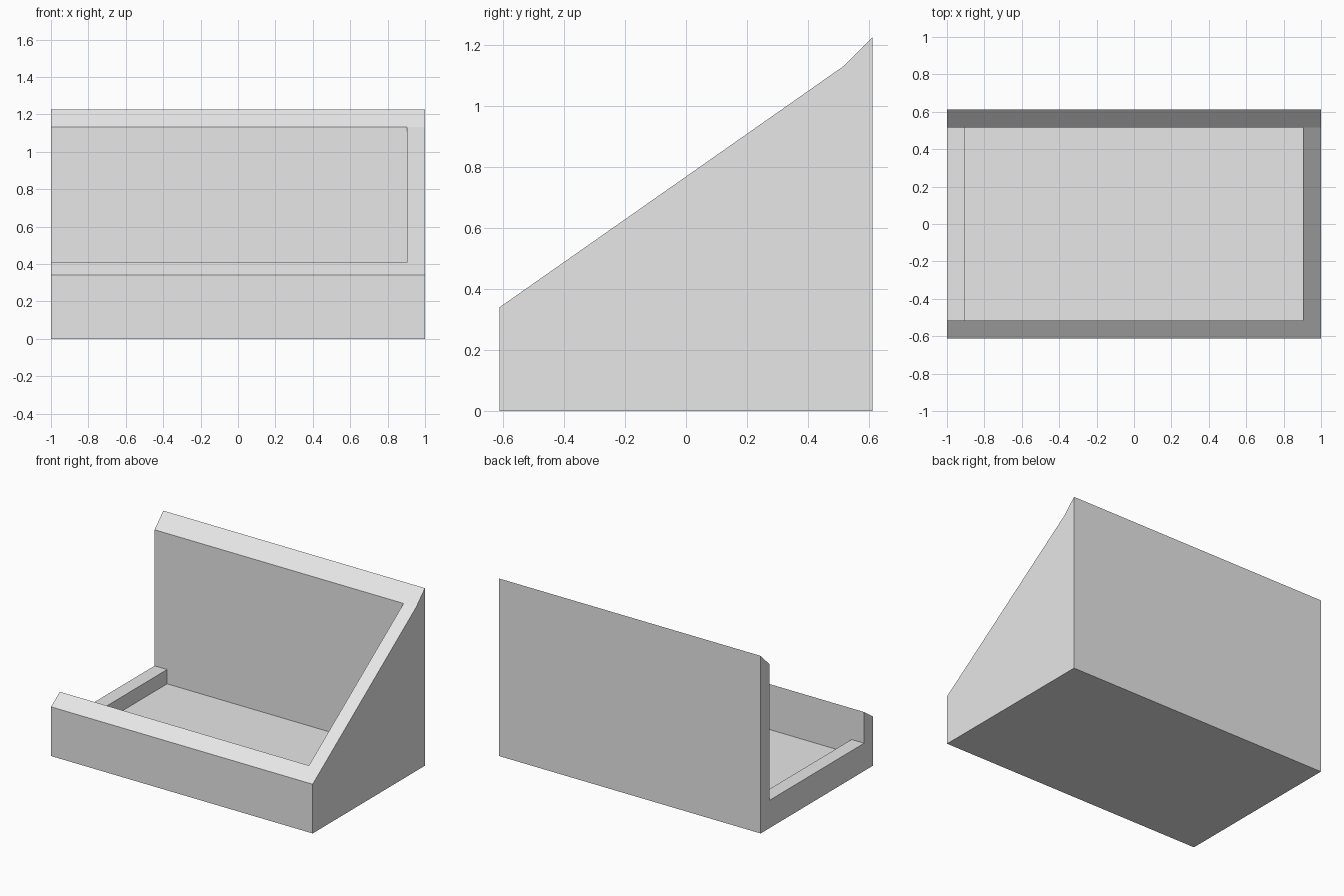
import bpy
import bmesh

if "Cube" in bpy.data.objects:
    bpy.data.objects.remove(bpy.data.objects["Cube"], do_unlink=True)

HALF_W, HALF_D = 1.0, 0.613      # outer half width and depth
IN_W, IN_D = 0.904, 0.517        # inner half width and depth
FLOOR, LOW_WALL = 0.093, 0.192   # floor top and low side wall top

grey = bpy.data.materials.new("plain grey")
grey.use_nodes = True
grey.diffuse_color = (0.8, 0.8, 0.8, 1)
grey.node_tree.nodes["Principled BSDF"].inputs["Base Color"].default_value = (0.8, 0.8, 0.8, 1)


def prism(name, profile, x0, x1):
    """Extrude a (y, z) profile along x."""
    bm = bmesh.new()
    face = bm.faces.new([bm.verts.new((x0, y, z)) for y, z in profile])
    ext = bmesh.ops.extrude_face_region(bm, geom=[face])
    moved = [v for v in ext["geom"] if isinstance(v, bmesh.types.BMVert)]
    bmesh.ops.translate(bm, verts=moved, vec=(x1 - x0, 0, 0))
    bmesh.ops.recalc_face_normals(bm, faces=bm.faces)
    mesh = bpy.data.meshes.new(name)
    bm.to_mesh(mesh)
    bm.free()
    mesh.materials.append(grey)
    obj = bpy.data.objects.new(name, mesh)
    bpy.context.collection.objects.link(obj)
    return obj


def cut(body, name, x0, x1, z0):
    """Remove an open-topped box from the body."""
    profile = [(-IN_D, z0), (IN_D, z0), (IN_D, 2), (-IN_D, 2)]
    cutter = prism(name, profile, x0, x1)
    cutter.hide_render = True
    mod = body.modifiers.new(name, "BOOLEAN")
    mod.operation = "DIFFERENCE"
    mod.solver = "EXACT"
    mod.object = cutter
    bpy.context.view_layer.objects.active = body
    bpy.ops.object.modifier_apply(modifier=mod.name)
    bpy.data.objects.remove(cutter, do_unlink=True)


# Wedge body with a steeper bevel along the back edge
bin_body = prism("sloped_bin", [
    (-HALF_D, 0), (HALF_D, 0), (HALF_D, 1.227),
    (IN_D, 1.132), (-HALF_D, 0.34)], -HALF_W, HALF_W)

# Hollow interior, then the open side above the low wall
cut(bin_body, "interior_cutter", -IN_W, IN_W, FLOOR)
cut(bin_body, "side_opening_cutter", -HALF_W - 0.2, -IN_W + 0.1, LOW_WALL)
